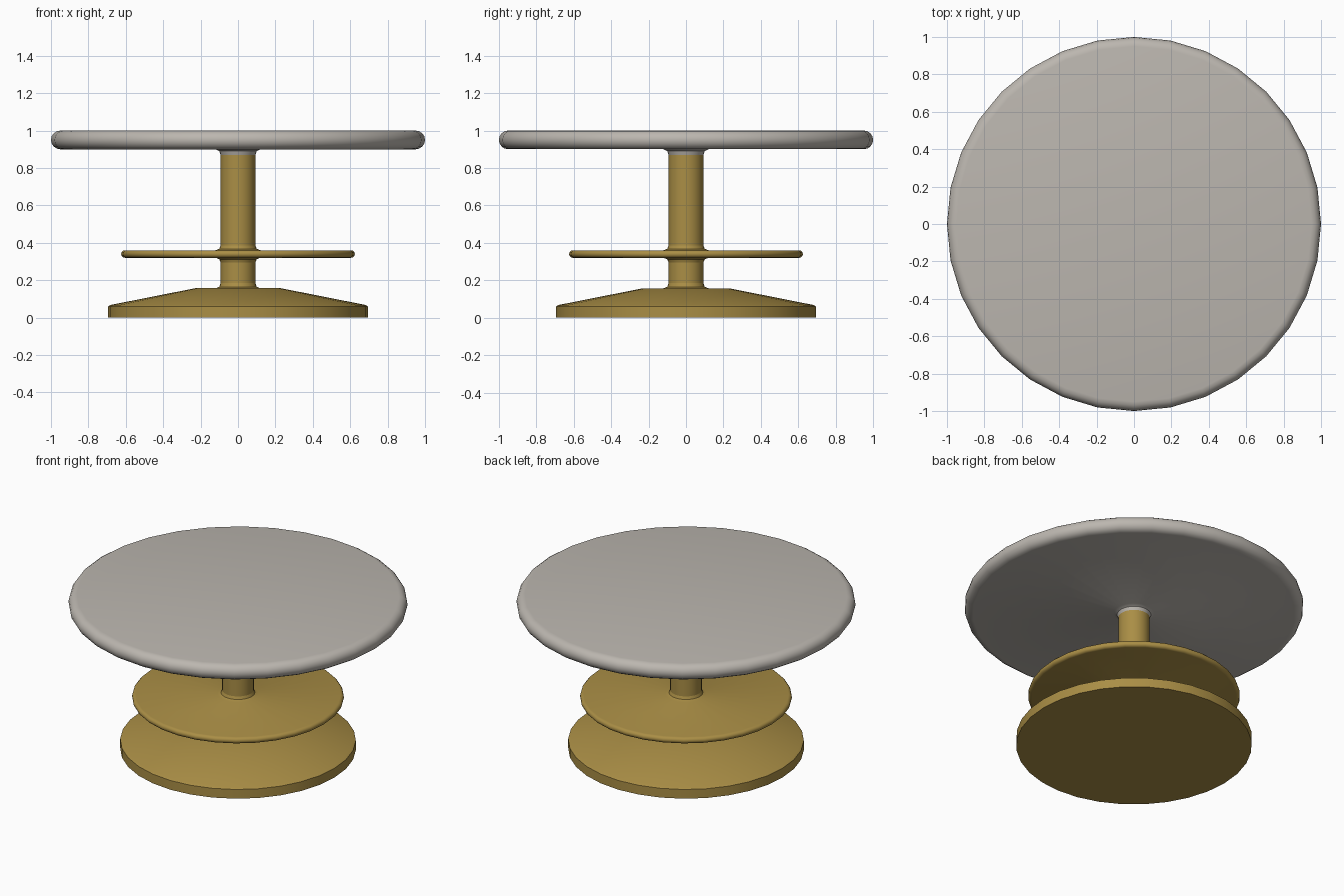
import bpy
import math

if "Cube" in bpy.data.objects:
    bpy.data.objects.remove(bpy.data.objects["Cube"])

SIDES = 32


def material(name, colour):
    mat = bpy.data.materials.new(name)
    mat.diffuse_color = (*colour, 1)
    mat.use_nodes = True
    mat.node_tree.nodes["Principled BSDF"].inputs["Base Color"].default_value = mat.diffuse_color
    return mat


def lathe(name, profile, mat):
    """Revolve (radius, height) points around z; radius 0 closes to a point."""
    verts, rings, faces = [], [], []
    for r, z in profile:
        start = len(verts)
        if r == 0:
            verts.append((0, 0, z))
            rings.append([start] * SIDES)
        else:
            for i in range(SIDES):
                a = 2 * math.pi * i / SIDES
                verts.append((r * math.cos(a), r * math.sin(a), z))
            rings.append(list(range(start, start + SIDES)))
    for low, high in zip(rings, rings[1:]):
        for i in range(SIDES):
            j = (i + 1) % SIDES
            loop = [low[i], low[j], high[j], high[i]]
            faces.append(list(dict.fromkeys(loop)))
    mesh = bpy.data.meshes.new(name)
    mesh.from_pydata(verts, [], faces)
    mesh.materials.append(mat)
    obj = bpy.data.objects.new(name, mesh)
    bpy.context.collection.objects.link(obj)
    bpy.ops.object.select_all(action='DESELECT')
    obj.select_set(True)
    bpy.context.view_layer.objects.active = obj
    bpy.ops.object.shade_smooth_by_angle(angle=math.radians(40))
    return obj


def rounded_edge(radius, z0, z1, inset, steps=6):
    """Rounded rim running from the underside to the top face."""
    mid, half = (z0 + z1) / 2, (z1 - z0) / 2
    return [(radius - inset + inset * math.cos(t), mid + half * math.sin(t))
            for t in (math.pi * (i / steps - 0.5) for i in range(steps + 1))]


gold = material("gold", (0.40, 0.27, 0.06))
stone = material("warm_grey", (0.50, 0.47, 0.43))
P = 0.093  # pole radius

# Flared foot with a small fillet up to the pole
lathe("base", [(0, 0), (0.695, 0), (0.695, 0.06), (0.68, 0.068), (0.23, 0.157),
               (0.12, 0.157), (0.10, 0.165), (P, 0.185)], gold)

# Pole below and above the shelf
lathe("lower_pole", [(P, 0.185), (P, 0.295)], gold)
lathe("upper_pole", [(P, 0.385), (P, 0.87)], gold)

# Thin round shelf with fillets at the pole
lathe("shelf", [(P, 0.295), (0.10, 0.312), (0.12, 0.32)]
      + rounded_edge(0.625, 0.32, 0.36, 0.02)
      + [(0.12, 0.36), (0.10, 0.368), (P, 0.385)], gold)

# Round tabletop with a soft rim and a fillet underneath
lathe("tabletop", [(P, 0.87), (0.10, 0.89), (0.12, 0.90)]
      + rounded_edge(1.0, 0.90, 1.0, 0.05, 8) + [(0, 1.0)], stone)
